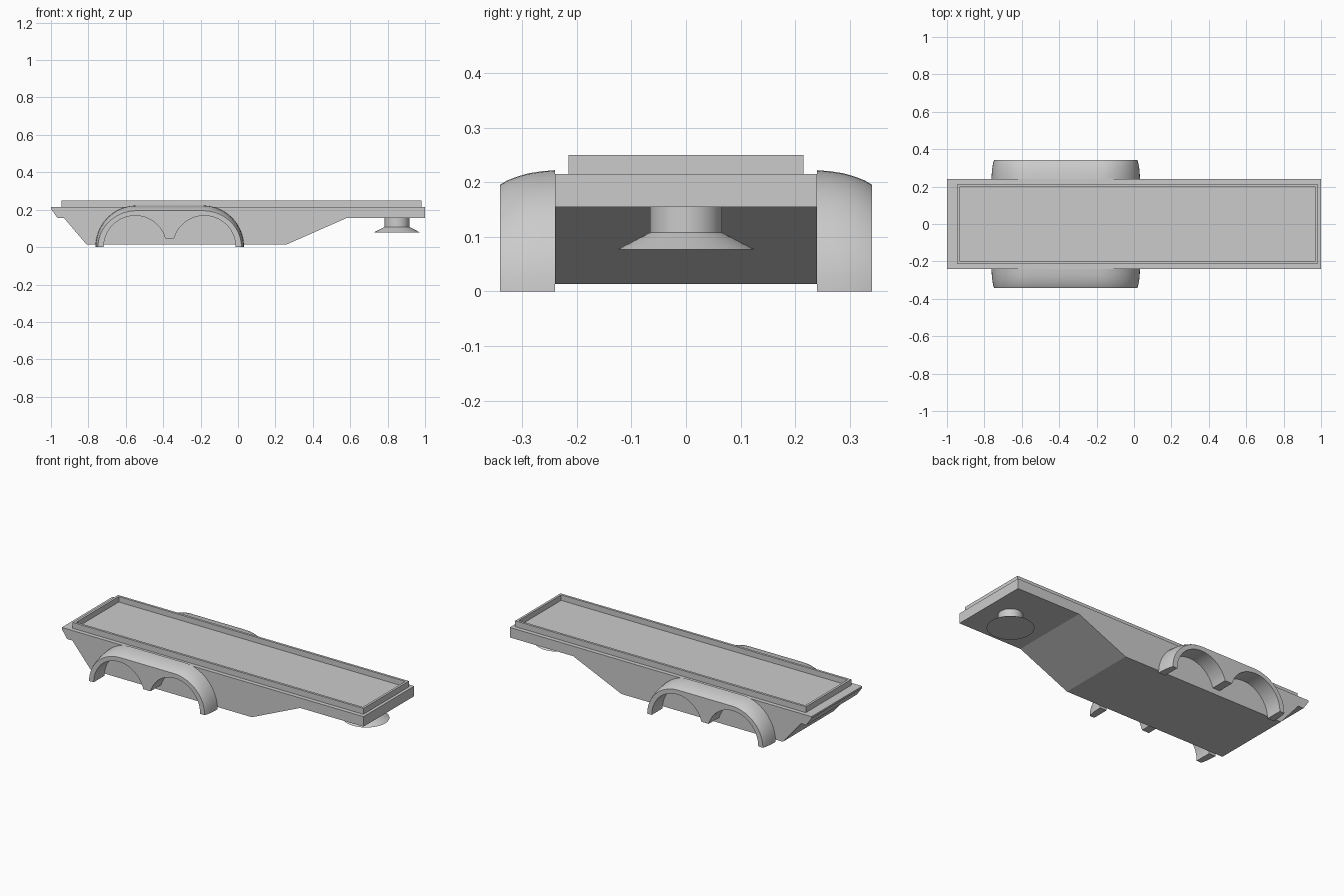
import bpy, bmesh, math

if "Cube" in bpy.data.objects:
    bpy.data.objects.remove(bpy.data.objects["Cube"])


def loft(name, rings, cap_start=True, smooth=False):
    """Skin a list of equal-length closed rings into a mesh."""
    bm = bmesh.new()
    vs = [[bm.verts.new(p) for p in r] for r in rings]
    n = len(vs[0])
    for a, b in zip(vs, vs[1:]):
        for i in range(n):
            j = (i + 1) % n
            bm.faces.new((a[i], a[j], b[j], b[i]))
    if cap_start:
        bm.faces.new(vs[0][::-1])
    bm.faces.new(vs[-1])
    bmesh.ops.recalc_face_normals(bm, faces=bm.faces)
    me = bpy.data.meshes.new(name)
    bm.to_mesh(me)
    bm.free()
    ob = bpy.data.objects.new(name, me)
    bpy.context.collection.objects.link(ob)
    if smooth:
        bpy.ops.object.select_all(action='DESELECT')
        ob.select_set(True)
        bpy.context.view_layer.objects.active = ob
        bpy.ops.object.shade_smooth_by_angle(angle=math.radians(35))
    return ob


# Trailer body: side profile extruded across the width
profile = [(-1, 0.215), (1, 0.215), (1, 0.155), (0.58, 0.155), (0.26, 0.014),
           (-0.81, 0.014), (-0.93, 0.155), (-0.965, 0.155), (-1, 0.205)]
loft("trailer_body", [[(x, y, z) for x, z in profile] for y in (-0.24, 0.24)])


# Raised tray: thin rim with a recessed floor
def rect(inset, z):
    x0, x1, y = -0.945 + inset, 0.982 - inset, 0.215 - inset
    return [(x0, -y, z), (x1, -y, z), (x1, y, z), (x0, y, z)]


loft("tray_rim", [rect(0, 0.215), rect(0, 0.25), rect(0.014, 0.25),
                  rect(0.014, 0.217)], cap_start=False)

# Twin-wheel fenders: rounded outer shell over two wheel arches
CX, SEG = -0.365, 14


def fender_ring(y, inset):
    half = []
    for i in range(SEG + 1):
        a = math.pi / 2 * i / SEG
        half.append((0.177 + (0.22 - inset * 0.5) * math.cos(a),
                     (0.222 - inset) * math.sin(a)))
    r, c = 0.168, 0.185
    end = math.pi - math.asin(0.047 / r)
    arch = [(c + r * math.cos(end * i / 24), r * math.sin(end * i / 24))
            for i in range(25)]
    outer = [(-x, z) for x, z in half] + half[::-1]
    inner = arch + [(-x, z) for x, z in arch[::-1]]
    return [(CX + x, y, z) for x, z in outer + inner]


sections = [(0.24, 0), (0.265, 0.002), (0.29, 0.006), (0.31, 0.012),
            (0.328, 0.019), (0.341, 0.027)]
fenders = loft("wheel_fenders", [fender_ring(-y, d) for y, d in sections],
               smooth=True)
mirror = fenders.modifiers.new("both_sides", 'MIRROR')
mirror.use_axis = (False, True, False)


# Coupling pin: short post with a flared foot
def circle(r, z, n=48):
    return [(0.85 + r * math.cos(2 * math.pi * i / n),
             r * math.sin(2 * math.pi * i / n), z) for i in range(n)]


loft("coupling_pin", [circle(0.066, 0.155), circle(0.066, 0.108),
                      circle(0.126, 0.077)], smooth=True)
